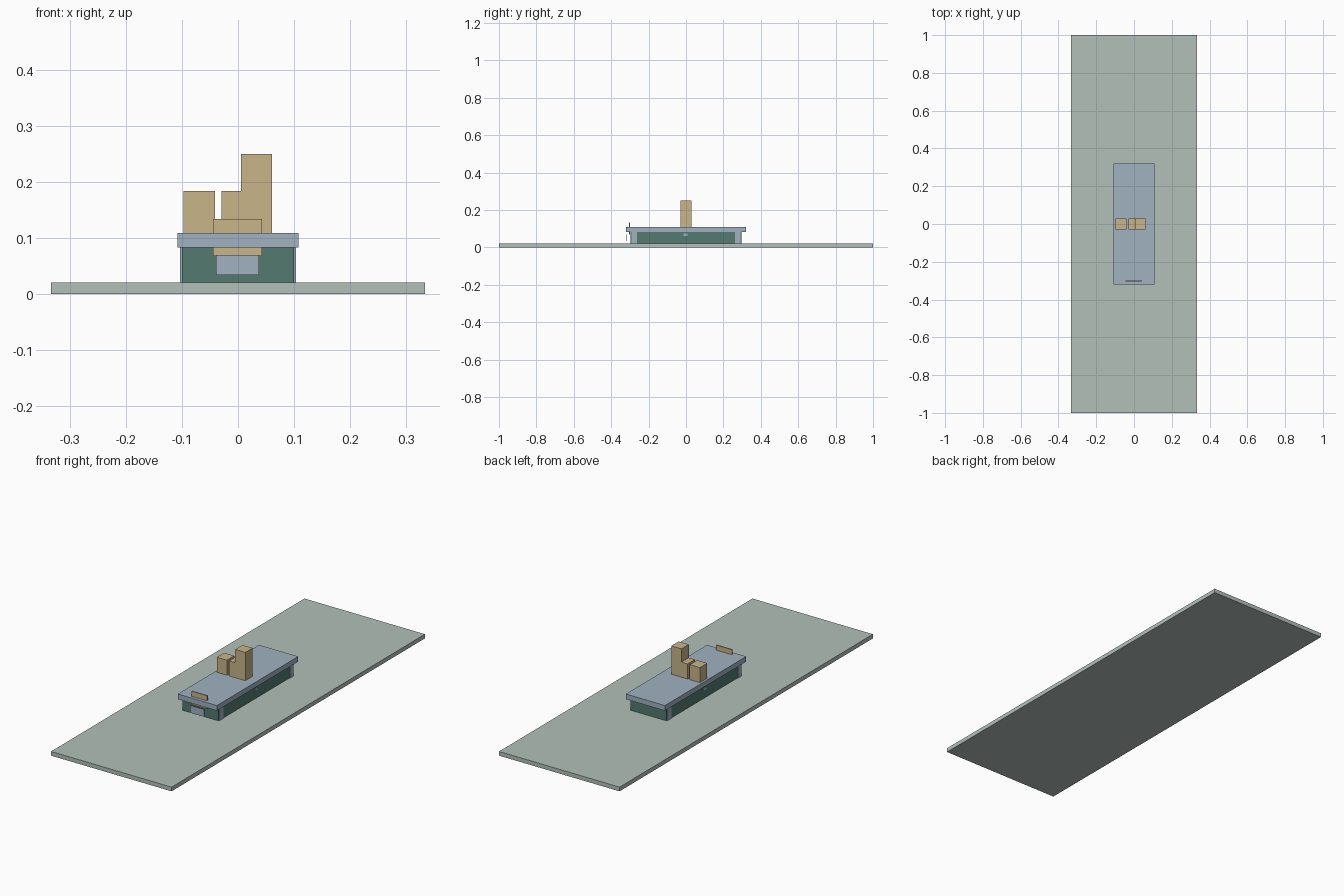
import bpy
import bmesh

cube = bpy.data.objects.get("Cube")
if cube:
    bpy.data.objects.remove(cube, do_unlink=True)


def material(name, rgb):
    mat = bpy.data.materials.new(name)
    mat.use_nodes = True
    colour = (*rgb, 1)
    mat.diffuse_color = colour
    mat.node_tree.nodes["Principled BSDF"].inputs["Base Color"].default_value = colour
    return mat


def box(name, mat, x, y, z):
    """Box filling the given (low, high) range on each axis."""
    bm = bmesh.new()
    bmesh.ops.create_cube(bm, size=1)
    for v in bm.verts:
        v.co = [r[0] if c < 0 else r[1] for c, r in zip(v.co, (x, y, z))]
    mesh = bpy.data.meshes.new(name)
    bm.to_mesh(mesh)
    bm.free()
    mesh.materials.append(mat)
    obj = bpy.data.objects.new(name, mesh)
    bpy.context.collection.objects.link(obj)
    return obj


def span(centre, half):
    return centre - half, centre + half


pale = material("pale grey green", (0.45, 0.53, 0.49))
blue = material("steel blue", (0.35, 0.445, 0.53))
green = material("dark green", (0.084, 0.195, 0.16))
tan = material("sandy tan", (0.58, 0.46, 0.25))

GROUND, EAVES, ROOF = 0.021, 0.083, 0.109

# Ground slab, building and roof
box("ground_slab", pale, span(0, 0.333), span(0, 1), (0, GROUND))
box("building_walls", green, span(0, 0.1), span(0, 0.297), (GROUND, EAVES))
box("roof_slab", blue, span(0, 0.108), span(0, 0.321), (EAVES, ROOF))

# Corner pilasters and a small fitting on each long wall
for side, sx in (("left", 1), ("right", -1)):
    wall = span(sx * 0.0985, 0.0045)
    for end, sy in (("front", -1), ("back", 1)):
        box(f"{end}_{side}_pilaster", blue, wall, span(sy * 0.277, 0.015), (GROUND, EAVES))
    box(f"{side}_wall_fitting", blue, wall, span(-0.003, 0.01), span(0.068, 0.006))

# Sign board through the roof edge, and hanging plate in front
box("sign_board", tan, span(-0.001, 0.0435), span(-0.302, 0.003), (0.068, 0.134))
box("front_plate", blue, span(-0.001, 0.0385), span(-0.319, 0.002), (0.034, 0.07))

# Rooftop blocks
for name, x, top in (("right_block", -0.069, 0.184),
                     ("middle_block", -0.001, 0.184),
                     ("tall_block", 0.033, 0.25)):
    box(name, tan, span(x, 0.028), span(0, 0.029), (ROOF, top))
